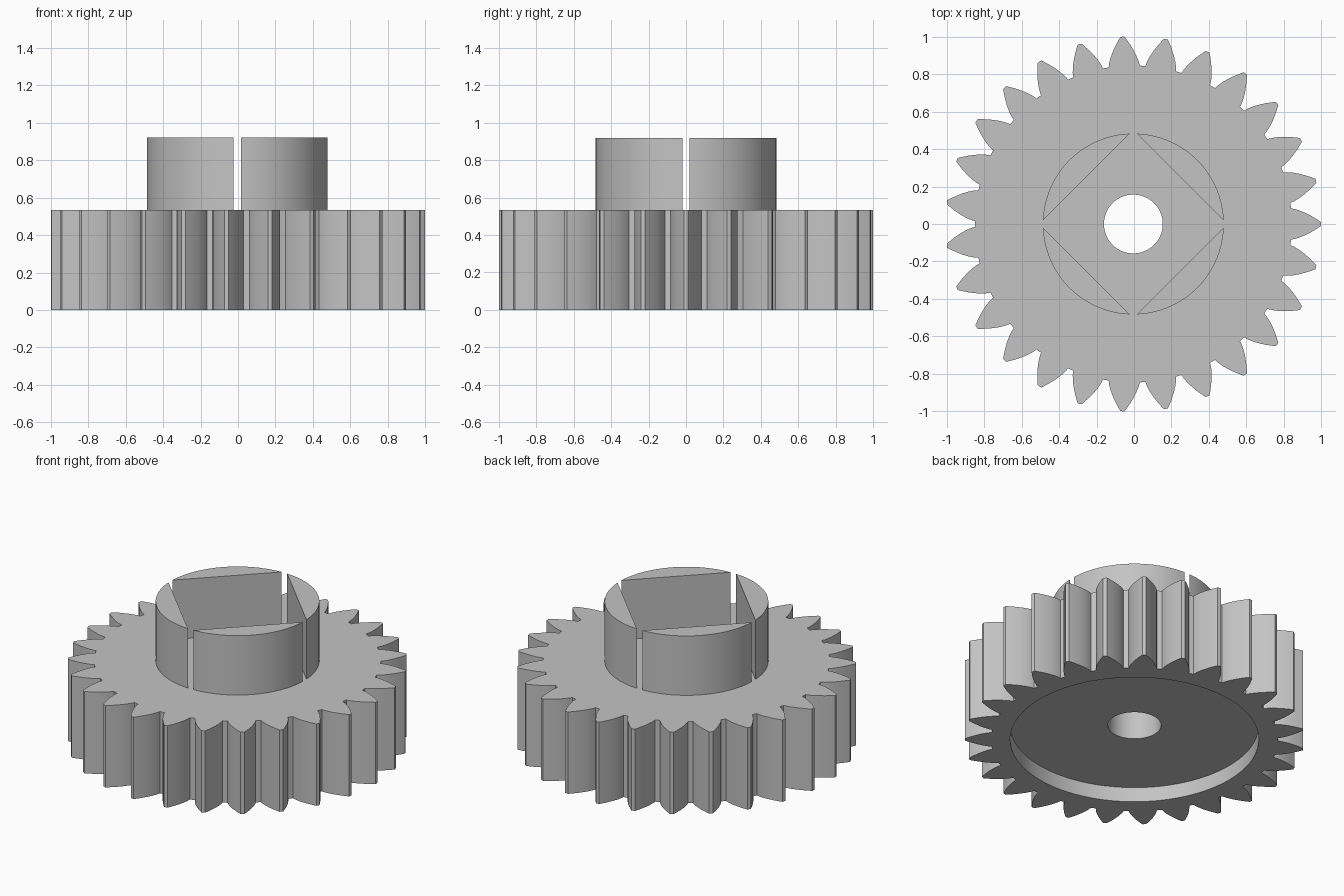
import bpy, bmesh, math
from mathutils import Matrix, Vector

if "Cube" in bpy.data.objects:
    bpy.data.objects.remove(bpy.data.objects["Cube"], do_unlink=True)

TEETH = 27
CENTRE_X = -0.0035
HEIGHT = 0.533
RECESS = 0.096
HUB_TOP = 0.92
# half of a tooth, root to tip: (radius, half width)
FLANK = [(0.842, 0.083), (0.865, 0.079), (0.895, 0.069), (0.925, 0.056),
         (0.955, 0.040), (0.98, 0.025), (1.0015, 0.011)]

grey = bpy.data.materials.new("grey plastic")
grey.use_nodes = True
colour = (0.55, 0.55, 0.55, 1)
grey.diffuse_color = colour
grey.node_tree.nodes["Principled BSDF"].inputs["Base Color"].default_value = colour


def arc(radius, start, end, steps):
    return [(radius * math.cos(start + (end - start) * i / steps),
             radius * math.sin(start + (end - start) * i / steps))
            for i in range(steps + 1)]


def circle(radius, steps=96):
    return arc(radius, 0, math.tau, steps)[:-1]


def loop(bm, points, z):
    """Closed ring of edges at height z."""
    verts = [bm.verts.new((x + CENTRE_X, y, z)) for x, y in points]
    edges = [bm.edges.new((v, verts[i - 1])) for i, v in enumerate(verts)]
    return verts, edges


def wall(bm, low, high):
    a, b = low[0], high[0]
    for i in range(len(a)):
        bm.faces.new((a[i - 1], a[i], b[i], b[i - 1]))


def cap(bm, *loops):
    edges = [e for ring in loops for e in ring[1]]
    bmesh.ops.triangle_fill(bm, edges=edges, use_beauty=True)


def finish(bm, name):
    bmesh.ops.recalc_face_normals(bm, faces=bm.faces[:])
    mesh = bpy.data.meshes.new(name)
    bm.to_mesh(mesh)
    bm.free()
    mesh.materials.append(grey)
    obj = bpy.data.objects.new(name, mesh)
    bpy.context.collection.objects.link(obj)
    bpy.ops.object.select_all(action='DESELECT')
    obj.select_set(True)
    bpy.context.view_layer.objects.active = obj
    bpy.ops.object.shade_smooth_by_angle(angle=math.radians(25))
    return obj


# Toothed outline
tooth = [(r, -w) for r, w in FLANK] + [(r, w) for r, w in reversed(FLANK)]
outline = []
for t in range(TEETH):
    spin = Matrix.Rotation(math.tau * t / TEETH, 2)
    outline += [tuple(spin @ Vector(p)) for p in tooth]

# Gear wheel with a bore and a shallow round recess underneath
bm = bmesh.new()
teeth_low, teeth_high = loop(bm, outline, 0), loop(bm, outline, HEIGHT)
rim_low, rim_high = loop(bm, circle(0.734), 0), loop(bm, circle(0.734), RECESS)
bore_low, bore_high = loop(bm, circle(0.157), RECESS), loop(bm, circle(0.157), HEIGHT)
for low, high in ((teeth_low, teeth_high), (rim_low, rim_high), (bore_low, bore_high)):
    wall(bm, low, high)
cap(bm, teeth_low, rim_low)
cap(bm, rim_high, bore_low)
cap(bm, teeth_high, bore_high)
finish(bm, "gear_wheel")

# Four hub segments, round outside and flat inside, leaving a square socket
gap = math.asin(0.02 / 0.483)
for q, side in enumerate(("back_left", "back_right", "front_right", "front_left")):
    start = q * math.pi / 2
    segment = arc(0.483, start + gap, start + math.pi / 2 - gap, 28)
    bm = bmesh.new()
    low, high = loop(bm, segment, HEIGHT - 0.01), loop(bm, segment, HUB_TOP)
    wall(bm, low, high)
    bm.faces.new(low[0])
    bm.faces.new(high[0])
    finish(bm, "hub_segment_" + side)
